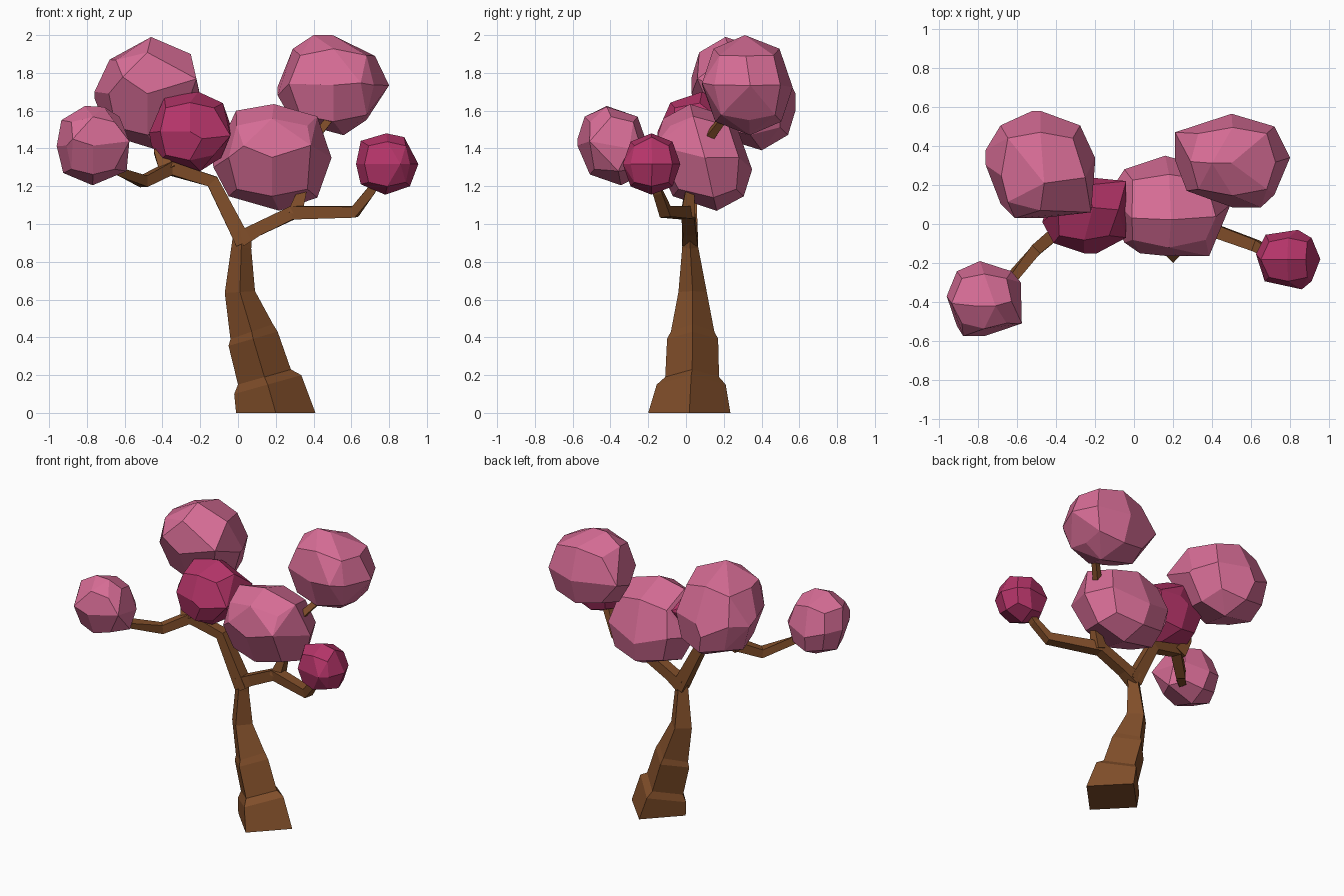
import bpy, bmesh
from math import radians, sin, cos, pi
from mathutils import Vector
from itertools import product

if "Cube" in bpy.data.objects:
    bpy.data.objects.remove(bpy.data.objects["Cube"])


def material(name, rgb):
    m = bpy.data.materials.new(name)
    m.diffuse_color = (*rgb, 1)
    m.use_nodes = True
    m.node_tree.nodes["Principled BSDF"].inputs["Base Color"].default_value = m.diffuse_color
    return m


BARK = material("bark", (0.22, 0.077, 0.023))
PINK = material("pink_leaves", (0.67, 0.15, 0.30))
DARK = material("dark_pink_leaves", (0.46, 0.035, 0.14))


def finish(bm, name, mat):
    bmesh.ops.recalc_face_normals(bm, faces=bm.faces)
    me = bpy.data.meshes.new(name)
    bm.to_mesh(me)
    bm.free()
    me.materials.append(mat)
    ob = bpy.data.objects.new(name, me)
    bpy.context.collection.objects.link(ob)
    return ob


def loft(name, rings, mat):
    """Skin a list of equal-sized rings and cap both ends."""
    bm = bmesh.new()
    rows = [[bm.verts.new(p) for p in r] for r in rings]
    n = len(rows[0])
    for a, b in zip(rows, rows[1:]):
        for i in range(n):
            j = (i + 1) % n
            bm.faces.new((a[i], a[j], b[j], b[i]))
    bm.faces.new(rows[0])
    bm.faces.new(rows[-1])
    return finish(bm, name, mat)


def branch(name, path):
    """Square tapering limb along (x, y, z, radius) points."""
    pts = [Vector(p[:3]) for p in path]
    rings = []
    for i, p in enumerate(pts):
        t = (pts[min(i + 1, len(pts) - 1)] - pts[max(i - 1, 0)]).normalized()
        side = t.cross(Vector((0, 1, 0))).normalized()
        up = side.cross(t)
        r = path[i][3]
        rings.append([p + r * (side * cos(a) + up * sin(a))
                      for a in (pi / 4 + k * pi / 2 for k in range(4))])
    loft(name, rings, BARK)


def foliage(name, front, top, lean, mat):
    """Faceted clump: hull of its front (x, z) and top (x, y) outlines around a
    rounded core; lean tilts its upper part back (+) or forward (-)."""
    xs = [p[0] for p in front + top]
    ys = [p[1] for p in top]
    zs = [p[1] for p in front]
    lo = Vector((min(xs), min(ys), min(zs)))
    hi = Vector((max(xs), max(ys), max(zs)))
    c, h = (lo + hi) / 2, (hi - lo) / 2
    pts = [Vector((x, c.y + lean * (z - c.z), z)) for x, z in front]
    pts += [Vector((x, y, c.z + lean * (y - c.y))) for x, y in top]
    outline = list(pts)
    gap = 0.3 * sum(h) / 3
    for d in product((-1, 0, 1), repeat=3):
        if any(d):
            u = Vector(d).normalized() * 1.03
            p = c + Vector((u.x * h.x, u.y * h.y + lean * 0.5 * u.z * h.z, u.z * h.z))
            p = Vector(min(max(v, a), b) for v, a, b in zip(p, lo, hi))
            if all((p - q).length > gap for q in outline):
                pts.append(p)
    bm = bmesh.new()
    for p in pts:
        bm.verts.new(p)
    res = bmesh.ops.convex_hull(bm, input=bm.verts)
    loose = {g for g in res["geom_interior"] + res["geom_unused"]
             if isinstance(g, bmesh.types.BMVert)}
    bmesh.ops.delete(bm, geom=list(loose), context='VERTS')
    bmesh.ops.dissolve_limit(bm, angle_limit=radians(17), verts=bm.verts, edges=bm.edges)
    finish(bm, name, mat)


# Trunk: leaning diamond rings (left x, left z, right x, right z, front y, back y)
trunk = [(-0.01, 0, 0.41, 0, -0.20, 0.235),
         (-0.02, 0.10, 0.335, 0.20, -0.155, 0.21),
         (0.00, 0.15, 0.28, 0.23, -0.11, 0.175),
         (-0.05, 0.355, 0.21, 0.43, -0.10, 0.17),
         (-0.04, 0.39, 0.185, 0.47, -0.08, 0.15),
         (-0.07, 0.635, 0.09, 0.645, -0.04, 0.11),
         (-0.035, 0.88, 0.07, 0.87, -0.02, 0.065),
         (-0.025, 0.95, 0.075, 0.94, -0.015, 0.055)]
loft("trunk", [[(xl, (f + b) / 2, zl), ((xl + xr) / 2, f, (zl + zr) / 2),
                (xr, (f + b) / 2, zr), ((xl + xr) / 2, b, (zl + zr) / 2)]
               for xl, zl, xr, zr, f, b in trunk], BARK)

# Limbs
branch("left_branch", [(0.03, 0.02, 0.90, 0.06), (-0.135, 0.02, 1.225, 0.048),
                       (-0.36, -0.01, 1.295, 0.05), (-0.50, -0.13, 1.225, 0.042),
                       (-0.63, -0.28, 1.28, 0.034), (-0.70, -0.34, 1.34, 0.03)])
branch("left_twig", [(-0.37, -0.01, 1.28, 0.06), (-0.42, 0.02, 1.38, 0.035),
                     (-0.38, 0.06, 1.46, 0.025)])
branch("right_branch", [(0.01, 0.02, 0.92, 0.06), (0.10, 0.02, 0.97, 0.05),
                        (0.29, 0.01, 1.06, 0.05), (0.62, -0.11, 1.065, 0.042),
                        (0.70, -0.15, 1.17, 0.034), (0.75, -0.17, 1.25, 0.03)])
branch("right_twig", [(0.30, 0.01, 1.05, 0.055), (0.335, 0.02, 1.16, 0.036),
                      (0.36, 0.08, 1.40, 0.034), (0.48, 0.19, 1.55, 0.026)])

# Foliage clumps: front outline (x, z), top outline (x, y), lean
foliage("upper_left_foliage",
        [(-.76, 1.70), (-.68, 1.87), (-.46, 1.99), (-.25, 1.90), (-.20, 1.67), (-.42, 1.39)],
        [(-.76, .38), (-.52, .58), (-.20, .34), (-.22, .06), (-.61, .03)], -.32, PINK)
foliage("upper_right_foliage",
        [(.21, 1.68), (.40, 2.0), (.50, 2.0), (.725, 1.89), (.68, 1.55), (.56, 1.47)],
        [(.21, .47), (.50, .565), (.80, .34), (.65, .085), (.27, .17)], -.05, PINK)
foliage("middle_foliage",
        [(-.01, 1.60), (.19, 1.635), (.42, 1.57), (.42, 1.14), (.22, 1.07), (-.13, 1.30)],
        [(.16, .35), (-.135, .15), (.03, -.15), (.385, -.165), (.495, .10)], -.25, PINK)
foliage("inner_dark_foliage",
        [(-.39, 1.67), (-.21, 1.70), (-.08, 1.64), (-.09, 1.35), (-.20, 1.28), (-.46, 1.42)],
        [(-.47, .01), (-.19, -.15), (-.04, -.07), (-.04, .22), (-.19, .235)], .2, DARK)
foliage("left_foliage",
        [(-.935, 1.55), (-.81, 1.625), (-.71, 1.62), (-.59, 1.28), (-.77, 1.205), (-.925, 1.27)],
        [(-.79, -.19), (-.58, -.30), (-.575, -.51), (-.875, -.575), (-.96, -.37)], -.18, PINK)
foliage("right_dark_foliage",
        [(.65, 1.44), (.785, 1.48), (.88, 1.46), (.91, 1.20), (.78, 1.155), (.65, 1.21)],
        [(.675, -.055), (.84, -.03), (.955, -.18), (.86, -.335), (.625, -.155)], 0, DARK)
